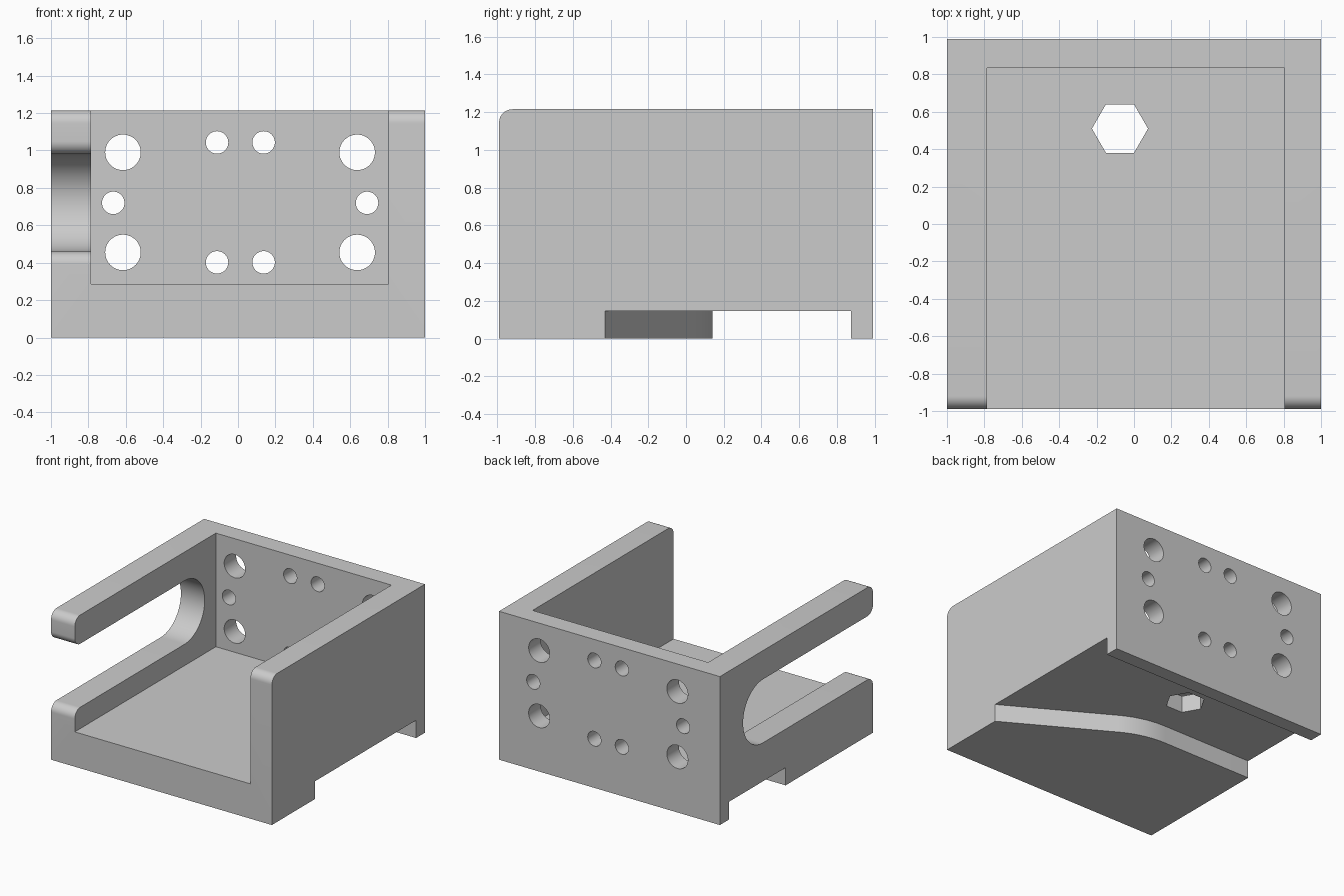
import bpy, bmesh
from math import cos, sin, tan, radians

if "Cube" in bpy.data.objects:
    bpy.data.objects.remove(bpy.data.objects["Cube"])

W, D, H = 1.0, 0.99, 1.215      # half width, half depth, height
R = 0.07                        # front rounding of the side walls


def arc(cx, cy, r, a0, a1, n=12):
    return [(cx + r * cos(radians(a0 + (a1 - a0) * i / n)),
             cy + r * sin(radians(a0 + (a1 - a0) * i / n))) for i in range(n + 1)]


def prism(name, pts, axis, lo, hi):
    """Extrude a 2D outline along an axis: x uses (y,z), y uses (x,z), z uses (x,y)."""
    place = {'x': lambda p, t: (t, p[0], p[1]),
             'y': lambda p, t: (p[0], t, p[1]),
             'z': lambda p, t: (p[0], p[1], t)}[axis]
    bm = bmesh.new()
    a = [bm.verts.new(place(p, lo)) for p in pts]
    b = [bm.verts.new(place(p, hi)) for p in pts]
    bm.faces.new(a)
    bm.faces.new(b)
    for i in range(len(pts)):
        j = (i + 1) % len(pts)
        bm.faces.new((a[i], a[j], b[j], b[i]))
    bmesh.ops.recalc_face_normals(bm, faces=bm.faces)
    me = bpy.data.meshes.new(name)
    bm.to_mesh(me)
    bm.free()
    ob = bpy.data.objects.new(name, me)
    bpy.context.collection.objects.link(ob)
    return ob


def cut(target, cutter):
    cutter.hide_render = True
    m = target.modifiers.new(cutter.name, 'BOOLEAN')
    m.operation, m.solver, m.object = 'DIFFERENCE', 'EXACT', cutter
    bpy.context.view_layer.objects.active = target
    bpy.ops.object.modifier_apply(modifier=m.name)
    bpy.data.objects.remove(cutter)


# Body block with rounded upper front edge
body = prism('bracket_body', [(-D, 0), (D, 0), (D, H)] + arc(-D + R, H - R, R, 90, 180),
             'x', -W, W)

# Open tray cavity
cut(body, prism('cavity', [(-0.785, 0.285), (0.805, 0.285), (0.805, 1.5), (-0.785, 1.5)],
                'y', -1.2, 0.835))

# Slot in the left wall, with rounded mouth
z0, z1 = 0.46, 0.98
r = (z1 - z0) / 2
slot = ([(-1.2, z0 - R)] + arc(-D + R, z0 - R, R, 180, 90)
        + arc(0.43, z0 + r, r, -90, 90, 40)
        + arc(-D + R, z1 + R, R, 270, 180) + [(-1.2, z1 + R)])
cut(body, prism('side_slot', slot, 'x', -1.2, -0.79 + 0.1))

# Bent channel across the underside
y_left, y_right, rad = 0.14, -0.43, 0.75
bend_x = W - (y_left - y_right) / tan(radians(30))
tx = bend_x - rad * tan(radians(15))
slope_end = y_right - 0.2 * tan(radians(30))
channel = ([(-1.2, 0.875), (-1.2, y_left)]
           + arc(tx, y_left - rad, rad, 90, 60, 16)
           + [(1.2, slope_end), (1.2, 0.875)])
cut(body, prism('under_channel', channel, 'z', -0.2, 0.145))

# Hexagonal hole in the floor
cut(body, prism('hex_hole', arc(-0.075, 0.51, 0.15, 0, 300, 5), 'z', -0.1, 0.5))

# Round holes in the back wall: (x, z, radius)
holes = [(x, z, 0.095) for x in (-0.615, 0.637) for z in (0.455, 0.99)]
holes += [(x, z, 0.06) for x in (-0.112, 0.137) for z in (0.402, 1.043)]
holes += [(x, 0.72, 0.06) for x in (-0.667, 0.69)]
for x, z, hr in holes:
    cut(body, prism('wall_hole', arc(x, z, hr, 0, 352.5, 47), 'y', 0.7, 1.2))

bpy.ops.object.select_all(action='DESELECT')
body.select_set(True)
bpy.context.view_layer.objects.active = body
bpy.ops.object.shade_smooth_by_angle(angle=radians(25))
